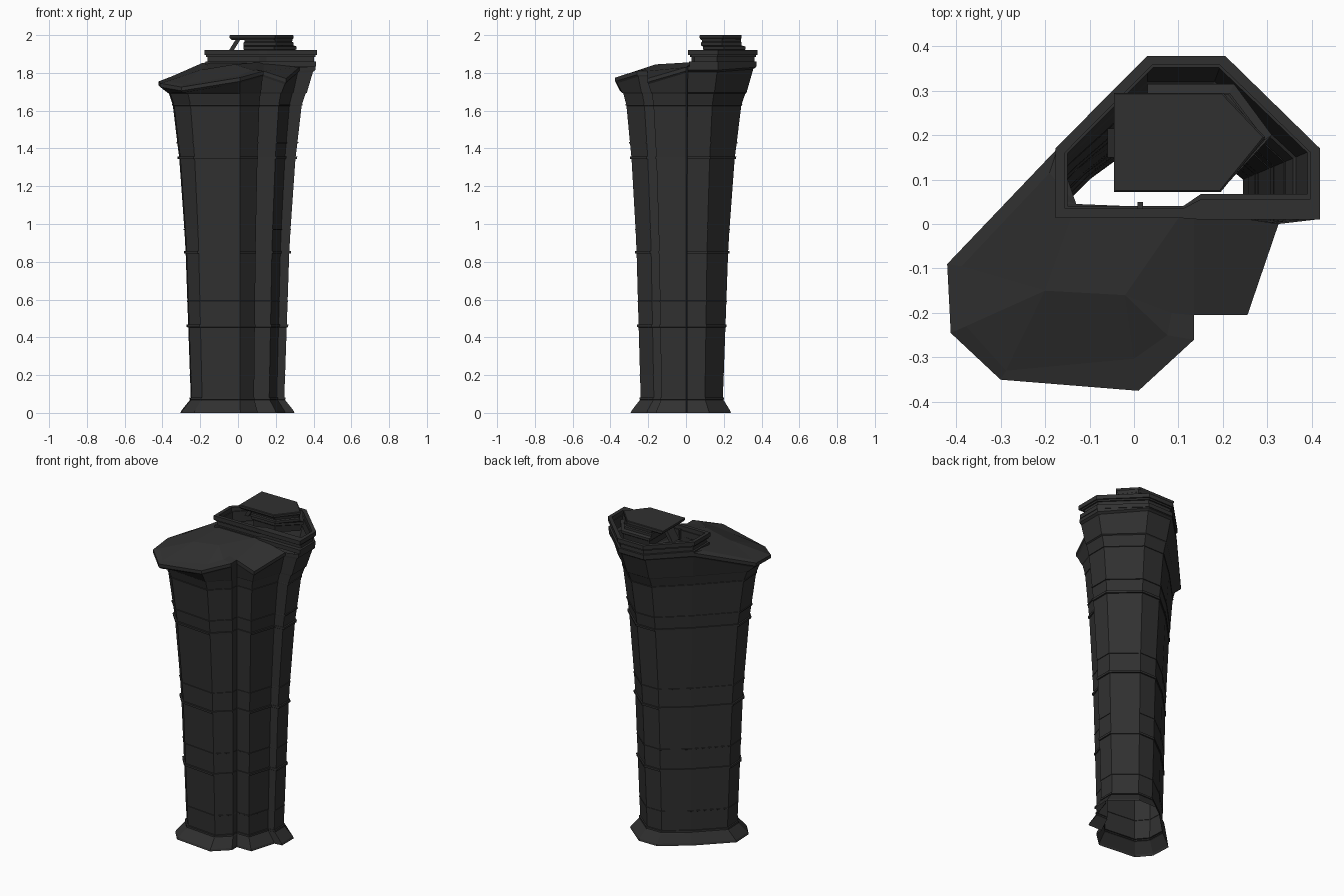
import bpy, bmesh, math
from mathutils import Vector

if "Cube" in bpy.data.objects:
    bpy.data.objects.remove(bpy.data.objects["Cube"])

stone = bpy.data.materials.new("charcoal")
stone.diffuse_color = (0.03, 0.03, 0.03, 1)
stone.use_nodes = True
stone.node_tree.nodes["Principled BSDF"].inputs["Base Color"].default_value = stone.diffuse_color


def make(name, verts, faces):
    me = bpy.data.meshes.new(name)
    bm = bmesh.new()
    vs = [bm.verts.new(v) for v in verts]
    for f in faces:
        bm.faces.new([vs[i] for i in f])
    bmesh.ops.recalc_face_normals(bm, faces=bm.faces)
    bm.to_mesh(me)
    bm.free()
    me.materials.append(stone)
    ob = bpy.data.objects.new(name, me)
    bpy.context.collection.objects.link(ob)
    return ob


def loft(name, rings, caps=False, closed=False):
    """Skin equal-length rings of 3D points; caps fill the ends, closed joins last to first."""
    n = len(rings[0])
    verts = [p for r in rings for p in r]
    faces = []
    k = len(rings)
    for a in range(k if closed else k - 1):
        b = (a + 1) % k
        for i in range(n):
            j = (i + 1) % n
            faces.append((a * n + i, a * n + j, b * n + j, b * n + i))
    if caps:
        faces.append(tuple(reversed(range(n))))
        faces.append(tuple(range((k - 1) * n, k * n)))
    return make(name, verts, faces)


def at(poly, z):
    return [(x, y, z) for x, y in poly]


def scaled(poly, s, c=(0, 0)):
    return [(c[0] + (x - c[0]) * s, c[1] + (y - c[1]) * s) for x, y in poly]


# Plan outlines of the shaft at its foot and at its flared top
FOOT = [(-.25, -.05), (-.245, -.155), (-.19, -.22), (.01, -.24), (.085, -.17), (.085, -.13),
        (.165, -.13), (.205, .0), (.245, .005), (.245, .10), (.13, .195), (.03, .195), (-.1, .10)]
TOP = [(-.42, -.09), (-.412, -.245), (-.30, -.35), (.01, -.375), (.135, -.26), (.135, -.205),
       (.255, -.205), (.325, .0), (.41, .01), (.41, .17), (.20, .37), (.03, .37), (-.172, .17)]
RIM_Z = [1.755, 1.745, 1.725, 1.775, 1.81, 1.81, 1.77, 1.83, 1.835, 1.835, 1.85, 1.85, 1.85]
FLARE = [(.08, 0), (.46, .08), (.85, .16), (1.0, .21), (1.35, .36), (1.43, .42), (1.63, .56), (1.69, .68)]


def spread(z):
    for (z0, t0), (z1, t1) in zip(FLARE, FLARE[1:]):
        if z <= z1:
            return t0 + (t1 - t0) * max(0, z - z0) / (z1 - z0)
    return FLARE[-1][1]


def plan(t):
    return [(a[0] + (b[0] - a[0]) * t, a[1] + (b[1] - a[1]) * t) for a, b in zip(FOOT, TOP)]


# Shaft: hollow wall with raised belts and fine seams
rings = [at(scaled(FOOT, 1.22), 0), at(scaled(FOOT, 1.20), .012), at(scaled(FOOT, 1.03), .065)]
for z, h, out in [(.075, .012, 1.03), (.2, .006, 1.008), (.46, .014, 1.03), (.59, .006, 1.01),
                  (.85, .014, 1.03), (.97, .006, 1.012), (1.35, .014, 1.028),
                  (1.43, .008, 1.015), (1.63, .008, 1.012)]:
    for dz, s in [(-h / 2, 1), (-h / 2 + .001, out), (h / 2, out), (h / 2 + .001, 1)]:
        rings.append(at(scaled(plan(spread(z + dz)), s), z + dz))
rings.append(at(plan(.68), 1.69))
rings.append(at(scaled(plan(.68), 1.02), 1.695))
rings.append([(x, y, z - .03) for (x, y), z in zip(plan(.92), RIM_Z)])
rings.append([(x, y, z - .02) for (x, y), z in zip(TOP, RIM_Z)])
rings.append([(x, y, z) for (x, y), z in zip(TOP, RIM_Z)])
loft("shaft", rings)

# Front roof: flat rim, then facets rising to a short ridge
outer = [(x, y, z) for (x, y), z in zip(TOP[:6], RIM_Z)]
outer += [(.135, .03, 1.85), (-.15, .045, 1.855), (-.172, .17, 1.85)]
inner = [(-.388, -.095, 1.765), (-.378, -.23, 1.755), (-.288, -.33, 1.74), (.0, -.303, 1.785),
         (.075, -.25, 1.815), (.085, -.2, 1.82), (.115, .035, 1.857), (-.13, .045, 1.86), (-.19, .115, 1.852)]
ridge = [(-.2, -.15, 1.815), (-.02, -.16, 1.845)]
n = len(outer)
faces = [(i, (i + 1) % n, n + (i + 1) % n, n + i) for i in range(n)]
r1, r2 = 2 * n, 2 * n + 1
faces += [(n + i, n + i + 1, r1) for i in (0, 1)]
faces += [(n + 2, n + 3, r2, r1)]
faces += [(n + i, n + i + 1, r2) for i in (3, 4, 5)]
faces += [(n + 6, n + 7, r1, r2), (n + 7, n + 8, r1), (n + 8, n, r1)]
make("front_roof", outer + inner + ridge, faces)

# Side bay roof: sloping plate
bay = [(.135, -.205, 1.81), (.255, -.205, 1.77), (.325, 0, 1.83), (.135, .03, 1.85)]
loft("bay_roof", [[(x, y, z - .015) for x, y, z in bay], bay], caps=True)

# Parapet ring around the open rear top
RING_OUT = [(-.177, .013), (.11, .013), (.15, .01), (.418, .01), (.418, .17), (.205, .378), (.03, .378), (-.177, .17)]
RING_IN = [(-.15, .04), (.11, .04), (.15, .067), (.39, .067), (.39, .16), (.19, .352), (.043, .352), (-.15, .158)]


def between(t):
    return [(a[0] + (b[0] - a[0]) * t, a[1] + (b[1] - a[1]) * t) for a, b in zip(RING_OUT, RING_IN)]


def band(name, z0, z1, t0, t1):
    a, b = between(t0), between(t1)
    loft(name, [at(a, z0), at(a, z1), at(b, z1), at(b, z0)], closed=True)


band("parapet_coping", 1.895, 1.92, 0, .8)
band("parapet_wall", 1.83, 1.895, .6, 1)
band("parapet_ledge", 1.835, 1.86, .15, .9)
band("parapet_lip", 1.885, 1.895, .3, .9)

# Lookout cap: flat roof with an overhang and stepped body
CAP = [(-.045, .072), (.195, .072), (.295, .195), (.2, .295), (-.045, .295)]
BODY = [(.03, .08), (.2, .08), (.295, .19), (.215, .295), (.03, .295)]
BASE = [(.03, .09), (.19, .09), (.31, .2), (.225, .315), (.03, .315)]
c = (.12, .19)
loft("cap_roof", [at(scaled(CAP, .94, c), 1.975), at(CAP, 1.985), at(CAP, 1.997), at(scaled(CAP, .97, c), 2.0)], caps=True)
loft("cap_body", [at(scaled(BASE, .9, c), 1.88), at(scaled(BASE, .95, c), 1.92), at(BASE, 1.925), at(BASE, 1.94),
                  at(BODY, 1.945), at(BODY, 1.96), at(scaled(BODY, .95, c), 1.965),
                  at(scaled(BODY, .97, c), 1.98)], caps=True)

# Slanted brace under the overhang, and a small peg
foot = [(-.06, .15), (-.035, .15), (-.035, .215), (-.06, .215)]
loft("cap_brace", [at(foot, 1.9), [(x + .05, y, 1.98) for x, y in foot]], caps=True)
peg = [(.008, .03), (.02, .03), (.02, .05), (.008, .05)]
loft("peg", [at(peg, 1.84), at(peg, 1.9)], caps=True)
